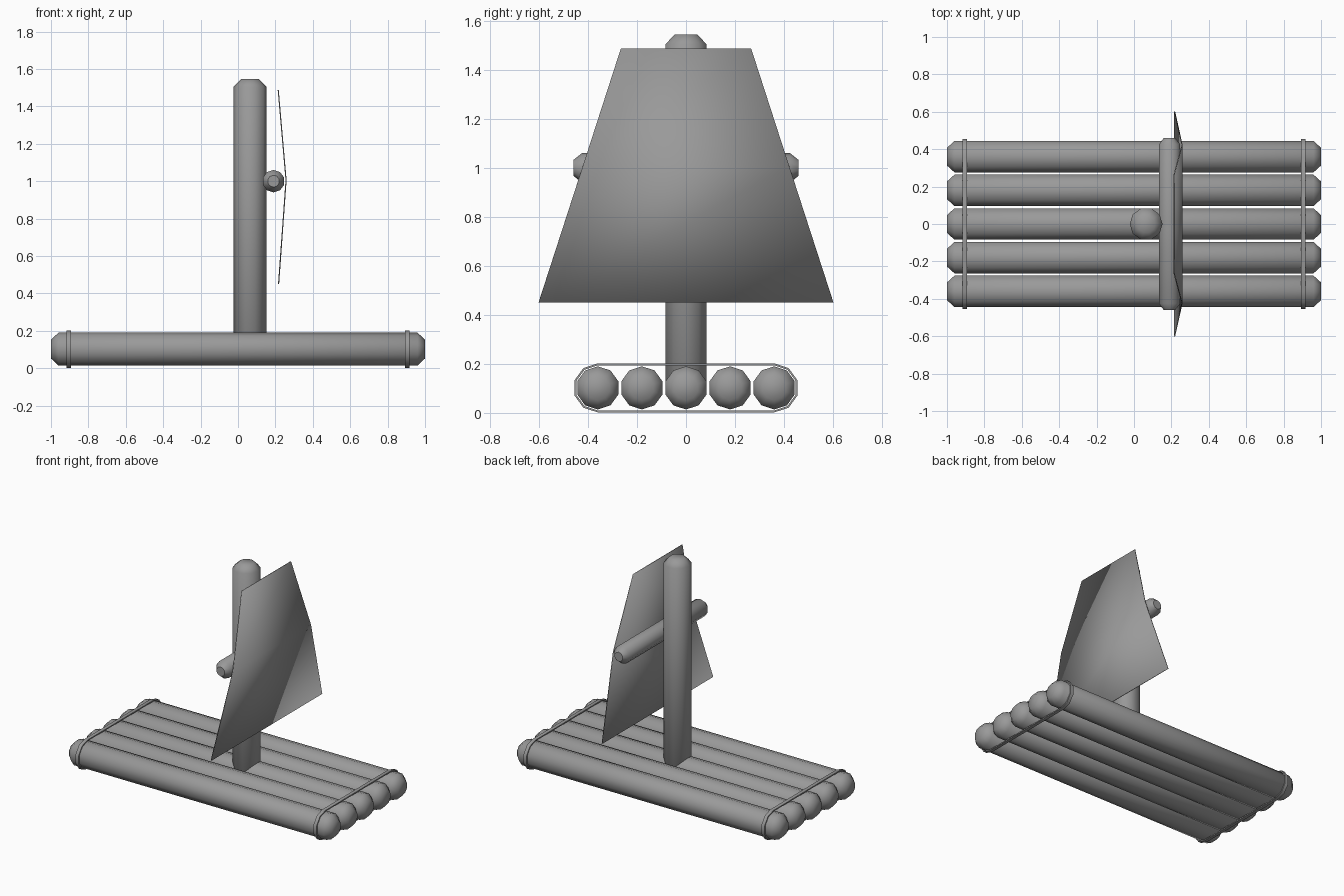
import bpy, bmesh, math
from mathutils import Vector

if "Cube" in bpy.data.objects:
    bpy.data.objects.remove(bpy.data.objects["Cube"])

SIDES = 10
LOG_R = 0.088
LOG_Z = 0.102
LOG_GAP = 0.18

# Dark grey shared by every part
grey = bpy.data.materials.new("dark_grey")
grey.diffuse_color = (0.32, 0.32, 0.32, 1)
grey.use_nodes = True
grey.node_tree.nodes["Principled BSDF"].inputs["Base Color"].default_value = grey.diffuse_color


def finish(name, bm, smooth=None):
    bmesh.ops.recalc_face_normals(bm, faces=bm.faces)
    me = bpy.data.meshes.new(name)
    bm.to_mesh(me)
    bm.free()
    me.materials.append(grey)
    ob = bpy.data.objects.new(name, me)
    bpy.context.collection.objects.link(ob)
    if smooth:
        bpy.ops.object.select_all(action='DESELECT')
        bpy.context.view_layer.objects.active = ob
        ob.select_set(True)
        bpy.ops.object.shade_smooth_by_angle(angle=math.radians(smooth))
    return ob


def log(name, start, end, u, r, tip_r, chamfer, smooth=60):
    """Ten-sided pole with chamfered ends; u points at the first corner."""
    start, end, u = Vector(start), Vector(end), Vector(u)
    axis = (end - start).normalized()
    v = axis.cross(u)
    bm = bmesh.new()
    rings = []
    for centre, rad in ((start, tip_r), (start + axis * chamfer, r),
                        (end - axis * chamfer, r), (end, tip_r)):
        angles = [2 * math.pi * i / SIDES for i in range(SIDES)]
        rings.append([bm.verts.new(centre + rad * (u * math.cos(a) + v * math.sin(a)))
                      for a in angles])
    for a, b in zip(rings, rings[1:]):
        for i in range(SIDES):
            j = (i + 1) % SIDES
            bm.faces.new((a[i], a[j], b[j], b[i]))
    bm.faces.new(rings[0])
    bm.faces.new(rings[-1])
    return finish(name, bm, smooth)


def rope(name, x, width, outer, inner):
    """Flat band wrapped round the whole row of logs."""
    half = SIDES // 2
    bm = bmesh.new()
    loops = []
    for px, rad in ((x - width / 2, outer), (x + width / 2, outer),
                    (x + width / 2, inner), (x - width / 2, inner)):
        loop = []
        for side in (1, -1):
            for i in range(half + 1):
                a = side * math.pi / 2 - math.pi * i / half
                loop.append(bm.verts.new((px, side * 2 * LOG_GAP + rad * math.cos(a),
                                          LOG_Z + rad * math.sin(a))))
        loops.append(loop)
    n = len(loops[0])
    for k in range(4):
        a, b = loops[k], loops[(k + 1) % 4]
        for i in range(n):
            j = (i + 1) % n
            bm.faces.new((a[i], a[j], b[j], b[i]))
    return finish(name, bm, 40)


# Deck logs
for i in range(5):
    y = (i - 2) * LOG_GAP
    log(f"deck_log_{i + 1}", (-1, y, LOG_Z), (1, y, LOG_Z), (0, 0, 1), LOG_R, 0.05, 0.04)

# Rope bindings at both ends
for label, x in (("left", -0.905), ("right", 0.905)):
    rope(f"rope_{label}", x, 0.024, 0.1, 0.092)

# Mast and yard
log("mast", (0.065, 0, 0.09), (0.065, 0, 1.545), (1, 0, 0), LOG_R, 0.048, 0.04)
log("yard", (0.19, -0.46, 1.0), (0.19, 0.46, 1.0), (0, 0, 1), 0.06, 0.032, 0.035, 37.5)

# Sail, folded over the yard
bm = bmesh.new()
rows = [[bm.verts.new((x, s * y, z)) for s in (-1, 1)]
        for x, y, z in ((0.217, 0.602, 0.45), (0.257, 0.422, 1.005), (0.215, 0.266, 1.487))]
for a, b in zip(rows, rows[1:]):
    bm.faces.new((a[0], a[1], b[1], b[0]))
sail = finish("sail", bm, 30)
mod = sail.modifiers.new("thickness", 'SOLIDIFY')
mod.thickness = 0.006
mod.offset = 0
